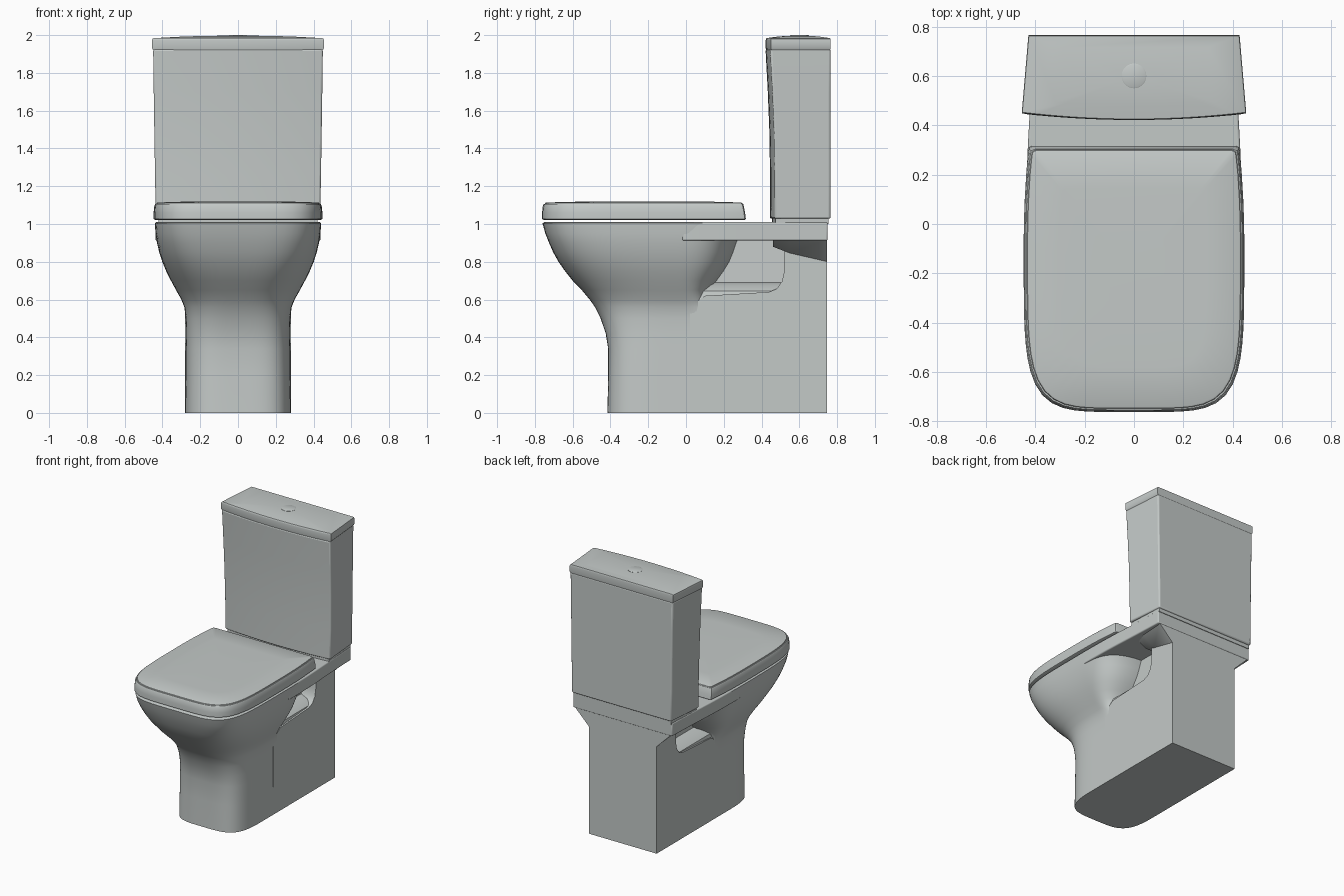
import bpy
import bmesh
from math import cos, sin, tau, radians

if "Cube" in bpy.data.objects:
    bpy.data.objects.remove(bpy.data.objects["Cube"])

COLOUR = (0.55, 0.585, 0.575, 1)
ceramic = bpy.data.materials.new("pale_grey_ceramic")
ceramic.use_nodes = True
ceramic.diffuse_color = COLOUR
shader = ceramic.node_tree.nodes["Principled BSDF"]
shader.inputs["Base Color"].default_value = COLOUR
shader.inputs["Roughness"].default_value = 0.5


def loft(name, rings, bevel=0, angle=35):
    """Skin a stack of matching rings and cap both ends."""
    bm = bmesh.new()
    loops = [[bm.verts.new(p) for p in ring] for ring in rings]
    n = len(loops[0])
    for a, b in zip(loops, loops[1:]):
        for i in range(n):
            j = (i + 1) % n
            bm.faces.new((a[i], a[j], b[j], b[i]))
    bm.faces.new(loops[0][::-1])
    bm.faces.new(loops[-1])
    bmesh.ops.recalc_face_normals(bm, faces=bm.faces)
    mesh = bpy.data.meshes.new(name)
    bm.to_mesh(mesh)
    bm.free()
    mesh.materials.append(ceramic)
    obj = bpy.data.objects.new(name, mesh)
    bpy.context.collection.objects.link(obj)
    if bevel:
        mod = obj.modifiers.new("soft_edges", "BEVEL")
        mod.width = bevel
        mod.segments = 3
        mod.limit_method = "ANGLE"
        mod.angle_limit = radians(40)
    bpy.ops.object.select_all(action="DESELECT")
    obj.select_set(True)
    bpy.context.view_layer.objects.active = obj
    bpy.ops.object.shade_smooth_by_angle(angle=radians(angle))
    return obj


def oval(z, front, back, w, n_front, n_back, yc, count=128):
    """Rounded-square outline with separate front and back depth."""
    pts = []
    for i in range(count):
        c, s = cos(tau * i / count), sin(tau * i / count)
        depth, n = (back - yc, n_back) if s > 0 else (yc - front, n_front)
        r = (abs(c / w) ** n + abs(s / depth) ** n) ** (-1 / n)
        pts.append((r * c, yc + r * s, z))
    return pts


def seat_outline(z, inset, rear):
    """Bowed front and sides, straight rear edge with tight corners."""
    pts, steps = [], 48
    for i in range(steps + 1):
        t = tau / 2 * (1 + i / steps)
        c, s = cos(t), sin(t)
        w, d = 0.447 - inset, 0.712 - inset
        r = (abs(c / w) ** 5 + abs(s / d) ** 5) ** (-0.2)
        pts.append((r * c, -0.05 + r * s, z))
    w = 0.447 - inset
    side = [(w - 0.003, 0.08), (w - 0.01, 0.2), (w - 0.018, rear - 0.02),
            (w - 0.022, rear - 0.006), (w - 0.036, rear)]
    pts += [(x, y, z) for x, y in side]
    pts += [(-x, y, z) for x, y in reversed(side)]
    return pts


def tank_outline(z, w_back, w_front, corner, bow, back=0.765, steps=16):
    """Straight back and sides with a bowed front."""
    pts = [(w_back, back, z), (-w_back, back, z)]
    for i in range(steps + 1):
        u = 2 * i / steps - 1
        pts.append((u * w_front, corner - bow * (1 - u * u), z))
    return pts


def scaled(ring, k, z, yc=0.6):
    return [(x * k, yc + (y - yc) * k, z) for x, y, _ in ring]


# Bowl flowing down into the pedestal: z, front, back, half width, n front, n back
sections = [
    (1.010, -0.750, 0.29, 0.432, 5.0, 4.0),
    (1.004, -0.760, 0.29, 0.440, 5.0, 4.0),
    (0.95, -0.745, 0.29, 0.437, 4.8, 3.6),
    (0.90, -0.725, 0.27, 0.429, 4.5, 3.2),
    (0.85, -0.703, 0.255, 0.417, 4.2, 3.0),
    (0.80, -0.675, 0.235, 0.401, 3.9, 3.0),
    (0.75, -0.640, 0.205, 0.380, 3.6, 3.0),
    (0.70, -0.600, 0.17, 0.355, 3.4, 3.0),
    (0.65, -0.552, 0.13, 0.328, 3.2, 3.2),
    (0.60, -0.510, 0.11, 0.300, 3.2, 4.0),
    (0.56, -0.482, 0.12, 0.284, 3.3, 6.0),
    (0.50, -0.452, 0.20, 0.277, 3.5, 8.0),
    (0.42, -0.425, 0.30, 0.276, 3.7, 8.0),
    (0.34, -0.412, 0.30, 0.277, 3.9, 8.0),
    (0.20, -0.412, 0.30, 0.278, 4.0, 8.0),
    (0.00, -0.416, 0.30, 0.280, 4.0, 8.0),
]
loft("bowl_and_pedestal", [
    oval(z, f, b, w, nf, nb, -0.05) for z, f, b, w, nf, nb in sections], angle=50)

# Rear pedestal, a side profile stretched across the width
profile = [(0.02, 0), (0.747, 0), (0.747, 0.93), (0.52, 0.93), (0.52, 0.75),
           (0.508, 0.695), (0.48, 0.657), (0.44, 0.64), (0.1, 0.62), (0.02, 0.56)]
loft("rear_pedestal", [[(x, y, z) for y, z in profile] for x in (-0.28, 0.28)])

# Recessed neck between the bowl and the rear pedestal
loft("neck", [
    [(-w, 0.03, z), (w, 0.03, z), (w, 0.6, z), (-w, 0.6, z)]
    for w, z in [(0.275, 0.6), (0.265, 0.645), (0.225, 0.675), (0.17, 0.69), (0.16, 0.93)]])

# Flared support under the back of the deck
loft("deck_support", [
    [(-0.279, y, low), (0.279, y, low), (w, y, 0.92), (-w, y, 0.92)]
    for y, low, w in [(0.46, 0.88, 0.36), (0.55, 0.845, 0.39), (0.747, 0.80, 0.40)]])

# Flat deck carrying the tank
deck = [(0.436, -0.02), (0.438, 0.06), (0.435, 0.2), (0.43, 0.32), (0.42, 0.5), (0.41, 0.75)]
deck_edge = deck + [(-x, y) for x, y in reversed(deck)]
loft("deck", [[(x, y, z) for x, y in deck_edge] for z in (0.912, 1.01)], bevel=0.008)

# Seat lid with a thin lip around a gently domed top
lid = [seat_outline(z, inset, rear) for z, inset, rear in [
    (1.022, 0.008, 0.312), (1.026, 0.0, 0.317), (1.06, 0.0, 0.313),
    (1.095, 0.004, 0.306), (1.105, 0.009, 0.303), (1.105, 0.014, 0.300),
    (1.111, 0.016, 0.298), (1.114, 0.022, 0.292)]]
lid += [scaled(lid[-1], k, z, -0.2) for k, z in [(0.7, 1.118), (0.3, 1.12)]]
loft("seat_lid", lid, angle=40)

# Tank: recessed foot, tapering body, lid and flush button
loft("tank_foot", [tank_outline(z, 0.405, 0.42, 0.475, 0.02, 0.755) for z in (1.0, 1.04)])
loft("tank_body", [
    tank_outline(z, wb, wf, corner, 0.025) for z, wb, wf, corner in [
        (1.028, 0.412, 0.436, 0.469), (1.25, 0.415, 0.440, 0.470),
        (1.50, 0.418, 0.444, 0.466), (1.70, 0.421, 0.447, 0.458),
        (1.925, 0.424, 0.450, 0.446)]], bevel=0.01)
rim = tank_outline(1.93, 0.428, 0.455, 0.449, 0.027)
loft("tank_lid", [scaled(rim, 0.985, 1.92), rim, scaled(rim, 1, 1.972),
                  scaled(rim, 0.995, 1.980), scaled(rim, 0.98, 1.984),
                  scaled(rim, 0.7, 1.991), scaled(rim, 0.4, 1.996),
                  scaled(rim, 0.15, 1.997)], angle=40)
loft("flush_button", [
    oval(z, 0.6 - r, 0.6 + r, r, 2, 2, 0.6, 40)
    for z, r in [(1.98, 0.05), (1.998, 0.05), (2.0, 0.046)]])
